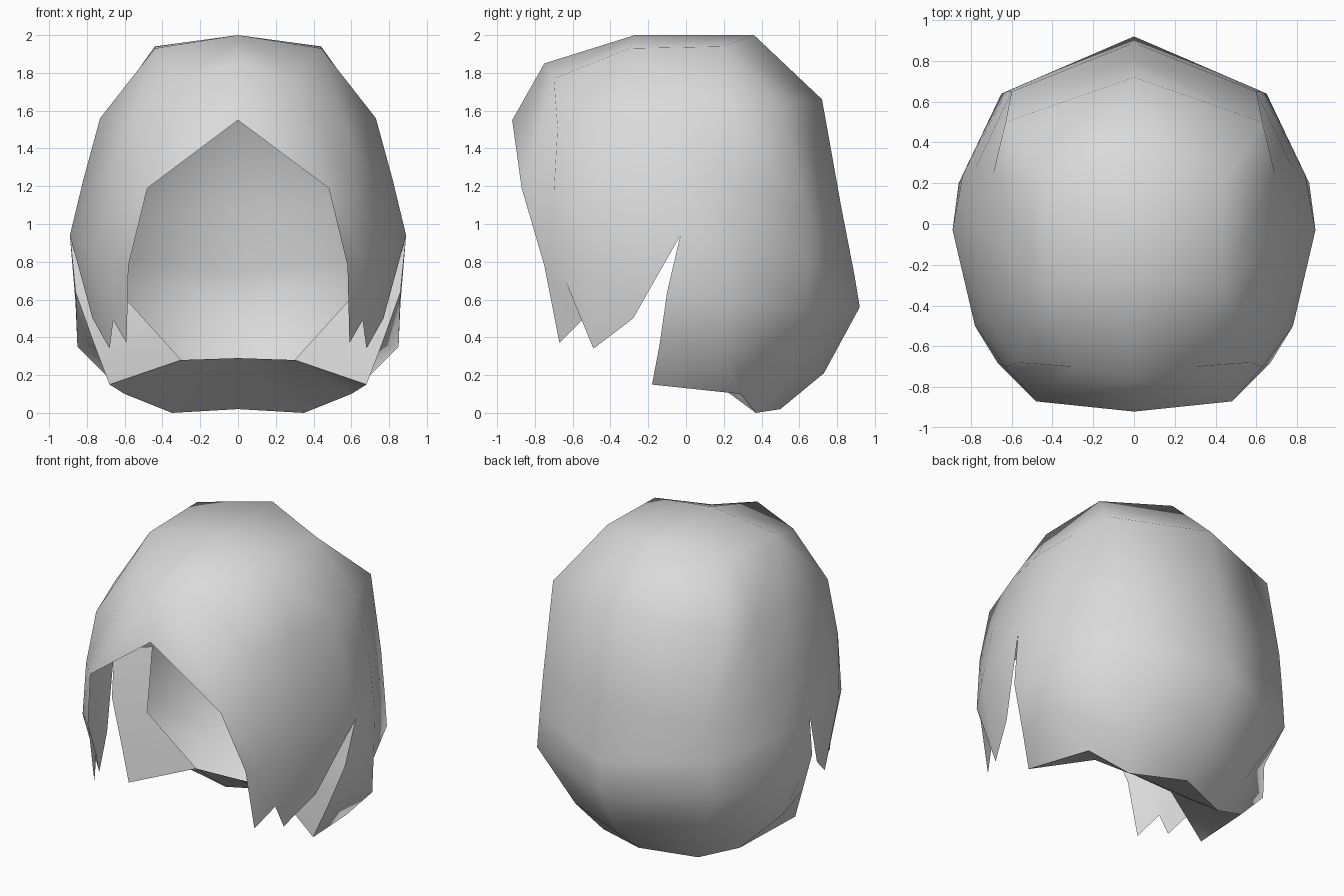
import bpy, bmesh, math

cube = bpy.data.objects.get("Cube")
if cube:
    bpy.data.objects.remove(cube, do_unlink=True)

# One flat grey for the whole hair piece
grey = bpy.data.materials.new("light_grey")
grey.use_nodes = True
colour = (0.7, 0.7, 0.7, 1)
grey.diffuse_color = colour
grey.node_tree.nodes["Principled BSDF"].inputs["Base Color"].default_value = colour

bm = bmesh.new()
cache = {}


def vert(p):
    if p not in cache:
        cache[p] = bm.verts.new(p)
    return cache[p]


def face(*points):
    """Add a face, dropping repeated corners."""
    corners = list(dict.fromkeys(points))
    if len(corners) > 2:
        bm.faces.new([vert(p) for p in corners])


def strip(upper, lower):
    """Join two rows of matching columns."""
    for i in range(len(upper) - 1):
        face(upper[i], upper[i + 1], lower[i + 1], lower[i])


# Rows of the left half, each running from front centre to back centre
crown_front, crown_back = (0, -.27, 2.0), (0, .36, 2.0)
crown_side_f, crown_side_b = (.44, -.30, 1.93), (.44, .20, 1.94)
crown = [crown_front] + [crown_side_f] * 4 + [crown_side_b] * 2 + [crown_back]
upper = [(0, -.75, 1.85), (.30, -.70, 1.77), (.57, -.68, 1.51), (.66, -.36, 1.56),
         (.73, -.03, 1.56), (.69, .25, 1.59), (.63, .50, 1.63), (0, .72, 1.66)]
middle = [(0, -.92, 1.55), (.48, -.87, 1.19), (.63, -.70, 1.16), (.74, -.45, 1.21),
          (.82, -.03, 1.23), (.78, .27, 1.20), (.60, .65, 1.06), (0, .82, 1.10)]
temple = [(.58, -.75, .78), (.67, -.68, .80), (.78, -.50, .86), (.89, -.03, .94),
          (.84, .24, .88), (.625, .65, .80), (0, .89, .74)]
notch = temple[3]
# Rows behind the side notch
ear = [(.86, -.10, .64), (.86, .20, .58), (.65, .64, .57), (0, .92, .56)]
neck = [(.76, -.14, .36), (.85, .20, .35), (.45, .52, .20), (0, .73, .21)]
nape = [(.68, -.18, .15), (.60, .29, .10), (.35, .37, 0), (0, .50, .02)]

# Crown, fringe, sides and back
face(crown_front, crown_side_f, crown_side_b, crown_back)
strip(crown, upper)
strip(upper, middle)
strip(middle[1:], temple)
strip(temple[3:], ear)
strip(ear, neck)
strip(neck, nape)

# Jagged lock in front of the notch
lock = [(.59, -.67, .37), (.66, -.55, .49), (.68, -.49, .34), (.77, -.28, .50)]
face(temple[0], lock[0], lock[1], temple[1])
face(temple[1], lock[1], lock[2], temple[2])
face(temple[2], lock[2], lock[3])
face(temple[2], lock[3], notch)

# Underside of the nape, folding forward and up to an inner rim
rim, rim_centre = (.30, -.01, .28), (0, -.01, .29)
face(nape[0], nape[1], rim)
face(nape[1], nape[2], rim)
face(nape[2], nape[3], rim_centre, rim)

# Inner sheet lining the front of the rear lock
sheet_top, sheet_mid = (.63, 0, 1.0), (.60, -.10, .61)
face(notch, ear[0], sheet_mid, sheet_top)
face(ear[0], neck[0], sheet_mid)
face(neck[0], nape[0], rim, sheet_mid)

bmesh.ops.recalc_face_normals(bm, faces=bm.faces[:])
mesh = bpy.data.meshes.new("hair_shell")
bm.to_mesh(mesh)
bm.free()
hair = bpy.data.objects.new("hair_shell", mesh)
bpy.context.collection.objects.link(hair)
mesh.materials.append(grey)

# Smooth surface with sharp lower folds, mirrored to the right side
bpy.ops.object.select_all(action='DESELECT')
hair.select_set(True)
bpy.context.view_layer.objects.active = hair
bpy.ops.object.shade_smooth_by_angle(angle=math.radians(75))
mirror = hair.modifiers.new("mirror", 'MIRROR')
mirror.use_clip = True
